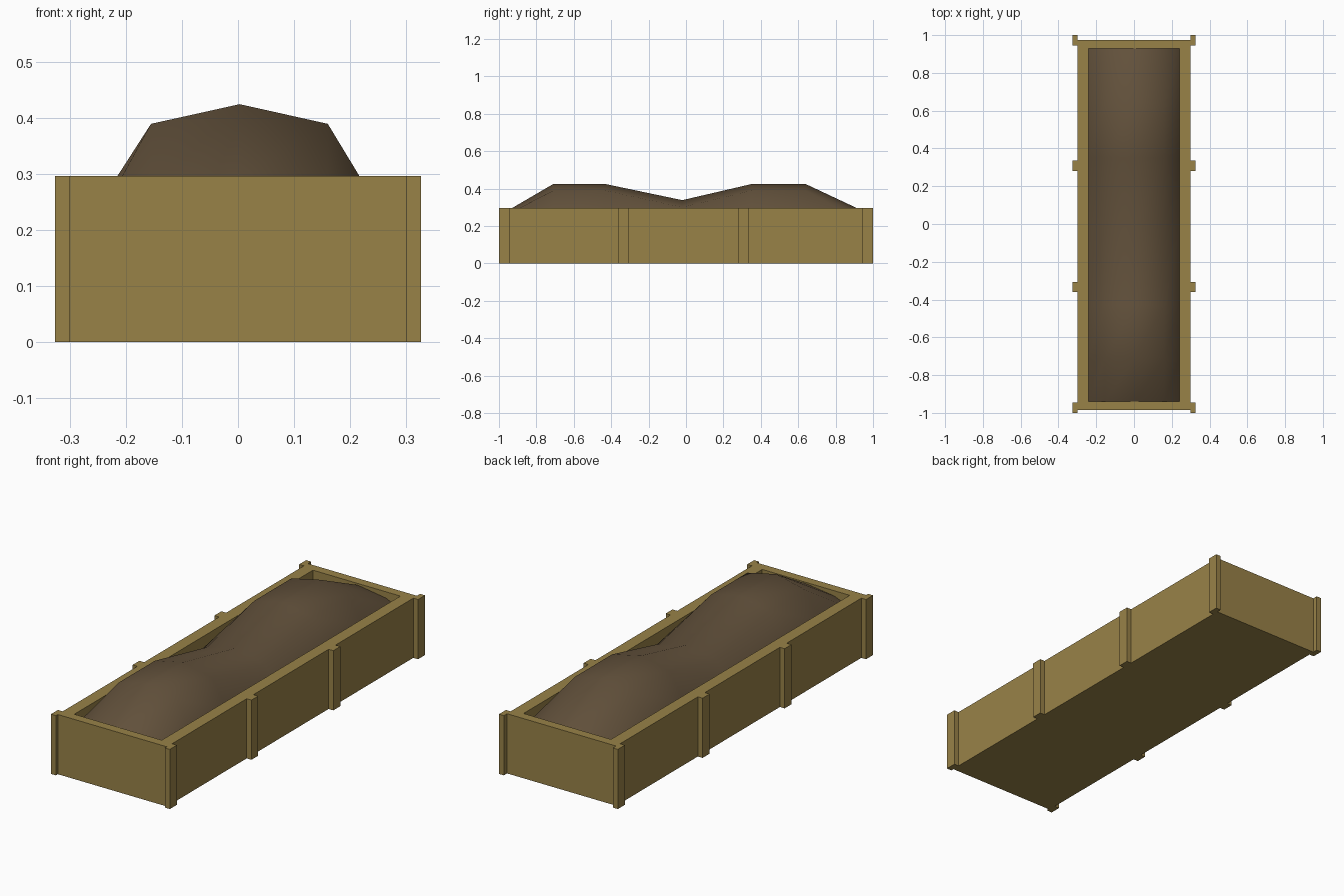
import bpy, bmesh

if "Cube" in bpy.data.objects:
    bpy.data.objects.remove(bpy.data.objects["Cube"])


def material(name, rgb):
    m = bpy.data.materials.new(name)
    m.diffuse_color = (*rgb, 1)
    m.use_nodes = True
    m.node_tree.nodes["Principled BSDF"].inputs["Base Color"].default_value = m.diffuse_color
    return m


wood = material("aged_wood", (0.315, 0.223, 0.064))
earth = material("dark_soil", (0.122, 0.082, 0.044))


def add_object(name, verts, faces, mat):
    mesh = bpy.data.meshes.new(name)
    mesh.from_pydata(verts, [], faces)
    bm = bmesh.new()
    bm.from_mesh(mesh)
    bmesh.ops.recalc_face_normals(bm, faces=bm.faces)
    bm.to_mesh(mesh)
    bm.free()
    mesh.materials.append(mat)
    ob = bpy.data.objects.new(name, mesh)
    bpy.context.collection.objects.link(ob)
    return ob


def rect(x, y0, y1, z):
    return [(-x, y0, z), (x, y0, z), (x, y1, z), (-x, y1, z)]


TOP = 0.296

# Planter box: closed floor, outer walls, mitred rim and hollow inside
loops = [rect(0.30, -0.985, 0.975, 0), rect(0.30, -0.985, 0.975, TOP),
         rect(0.24, -0.94, 0.93, TOP), rect(0.24, -0.94, 0.93, 0.03)]
faces = [(0, 1, 2, 3), (12, 13, 14, 15)]
for k in range(3):
    for i in range(4):
        j = (i + 1) % 4
        faces.append((4*k + i, 4*k + j, 4*k + 4 + j, 4*k + 4 + i))
add_object("planter_box", [v for l in loops for v in l], faces, wood)


# Upright battens on both long sides
def batten(name, x0, x1, y0, y1):
    v = [(x, y, z) for x in (x0, x1) for y in (y0, y1) for z in (0, TOP)]
    f = [(0, 1, 3, 2), (4, 5, 7, 6), (0, 1, 5, 4), (2, 3, 7, 6), (0, 2, 6, 4), (1, 3, 7, 5)]
    add_object(name, v, f, wood)


for side, s in (("left", -1), ("right", 1)):
    for n, (y0, y1) in enumerate(((-1.0, -0.945), (-0.36, -0.307), (0.281, 0.336), (0.945, 1.0))):
        batten(f"{side}_batten_{n + 1}", s * 0.299, s * 0.326, y0, y1)

# Soil: two low mounds with a dip between them, sinking along the walls
xs = [-0.24, -0.155, 0.003, 0.16, 0.24]
ys = [-0.94, -0.71, -0.43, -0.02, 0.35, 0.64, 0.93]
ridge = [0.29, 0.424, 0.424, 0.338, 0.424, 0.424, 0.288]
shoulder = [0.27, 0.389, 0.389, 0.30, 0.389, 0.389, 0.265]
edge = [0.235, 0.257, 0.257, 0.22, 0.257, 0.257, 0.23]
rows = [edge, shoulder, ridge, shoulder, edge]
verts = [(x, y, rows[i][j]) for j, y in enumerate(ys) for i, x in enumerate(xs)]
faces = [(5*j + i, 5*j + i + 1, 5*j + i + 6, 5*j + i + 5) for j in range(6) for i in range(4)]
soil = add_object("soil_mound", verts, faces, earth)
if soil.data.polygons[0].normal.z < 0:
    soil.data.flip_normals()
for p in soil.data.polygons:
    p.use_smooth = True
